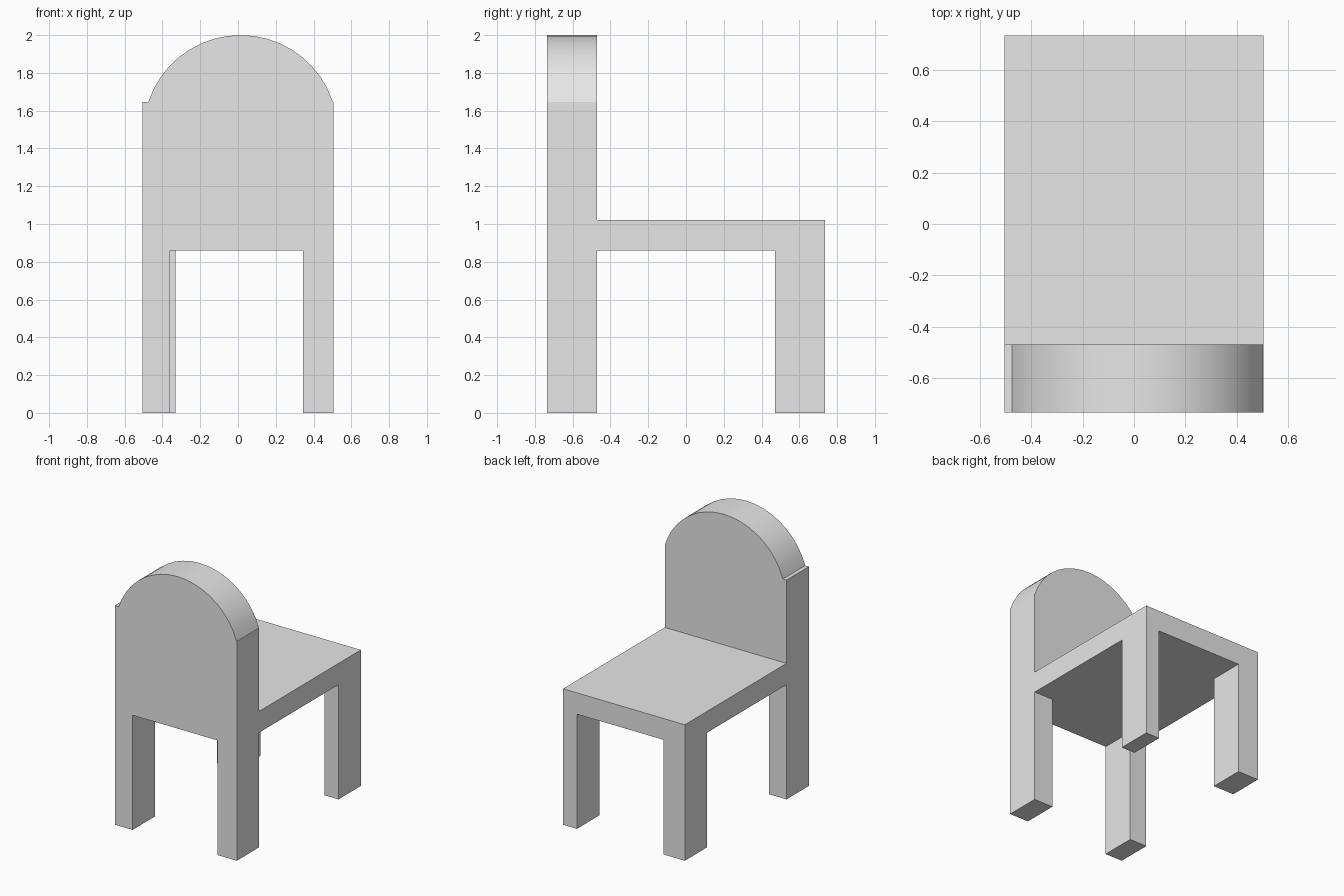
import bpy
import bmesh
import math

cube = bpy.data.objects.get("Cube")
if cube:
    bpy.data.objects.remove(cube, do_unlink=True)

grey = bpy.data.materials.new("light_grey")
grey.use_nodes = True
grey.diffuse_color = (0.8, 0.8, 0.8, 1)
grey.node_tree.nodes["Principled BSDF"].inputs["Base Color"].default_value = (0.8, 0.8, 0.8, 1)

HALF_W, HALF_D = 0.505, 0.735
LEG_Y = 0.47          # inner face of the legs and the backrest
SEAT_LOW, SEAT_TOP, BACK_TOP = 0.86, 1.02, 1.645


def prism(name, points, direction):
    """Extrude a closed outline of 3D points along a direction."""
    bm = bmesh.new()
    face = bm.faces.new([bm.verts.new(p) for p in points])
    ext = bmesh.ops.extrude_face_region(bm, geom=[face])
    verts = [g for g in ext["geom"] if isinstance(g, bmesh.types.BMVert)]
    bmesh.ops.translate(bm, verts=verts, vec=direction)
    bmesh.ops.recalc_face_normals(bm, faces=bm.faces)
    mesh = bpy.data.meshes.new(name)
    bm.to_mesh(mesh)
    bm.free()
    mesh.materials.append(grey)
    obj = bpy.data.objects.new(name, mesh)
    bpy.context.collection.objects.link(obj)
    return obj


# Chair frame: side outline of legs, seat and backrest swept across the width
side = [(-HALF_D, 0), (-LEG_Y, 0), (-LEG_Y, SEAT_LOW), (LEG_Y, SEAT_LOW),
        (LEG_Y, 0), (HALF_D, 0), (HALF_D, SEAT_TOP), (-LEG_Y, SEAT_TOP),
        (-LEG_Y, BACK_TOP), (-HALF_D, BACK_TOP)]
frame = prism("chair_frame", [(-HALF_W, y, z) for y, z in side], (2 * HALF_W, 0, 0))

# Openings between each pair of legs; the legs differ slightly in width
for name, x0, x1, y0 in (("backrest_leg_gap", -0.36, 0.345, -HALF_D - 0.1),
                         ("seat_leg_gap", -0.33, 0.39, LEG_Y - 0.1)):
    outline = [(x0, -0.2), (x1, -0.2), (x1, SEAT_LOW), (x0, SEAT_LOW)]
    cutter = prism(name, [(x, y0, z) for x, z in outline],
                   (0, HALF_D - LEG_Y + 0.2, 0))
    cutter.hide_render = True
    cutter.hide_viewport = True
    cut = frame.modifiers.new(name, 'BOOLEAN')
    cut.operation = 'DIFFERENCE'
    cut.solver = 'EXACT'
    cut.object = cutter

# Rounded crest on top of the backrest, set slightly to one side
left, right, rise = -0.475, 0.503, 2.0 - BACK_TOP
half = (right - left) / 2
radius = (half ** 2 + rise ** 2) / (2 * rise)
sweep = math.asin(half / radius)
SEGMENTS = 18
arc = []
for i in range(SEGMENTS + 1):
    a = sweep * (2 * i / SEGMENTS - 1)
    arc.append(((left + right) / 2 + radius * math.sin(a), -HALF_D,
                2.0 - radius + radius * math.cos(a)))
crest = prism("backrest_crest", arc, (0, HALF_D - LEG_Y, 0))

bpy.ops.object.select_all(action='DESELECT')
crest.select_set(True)
bpy.context.view_layer.objects.active = crest
bpy.ops.object.shade_smooth_by_angle(angle=math.radians(30))
